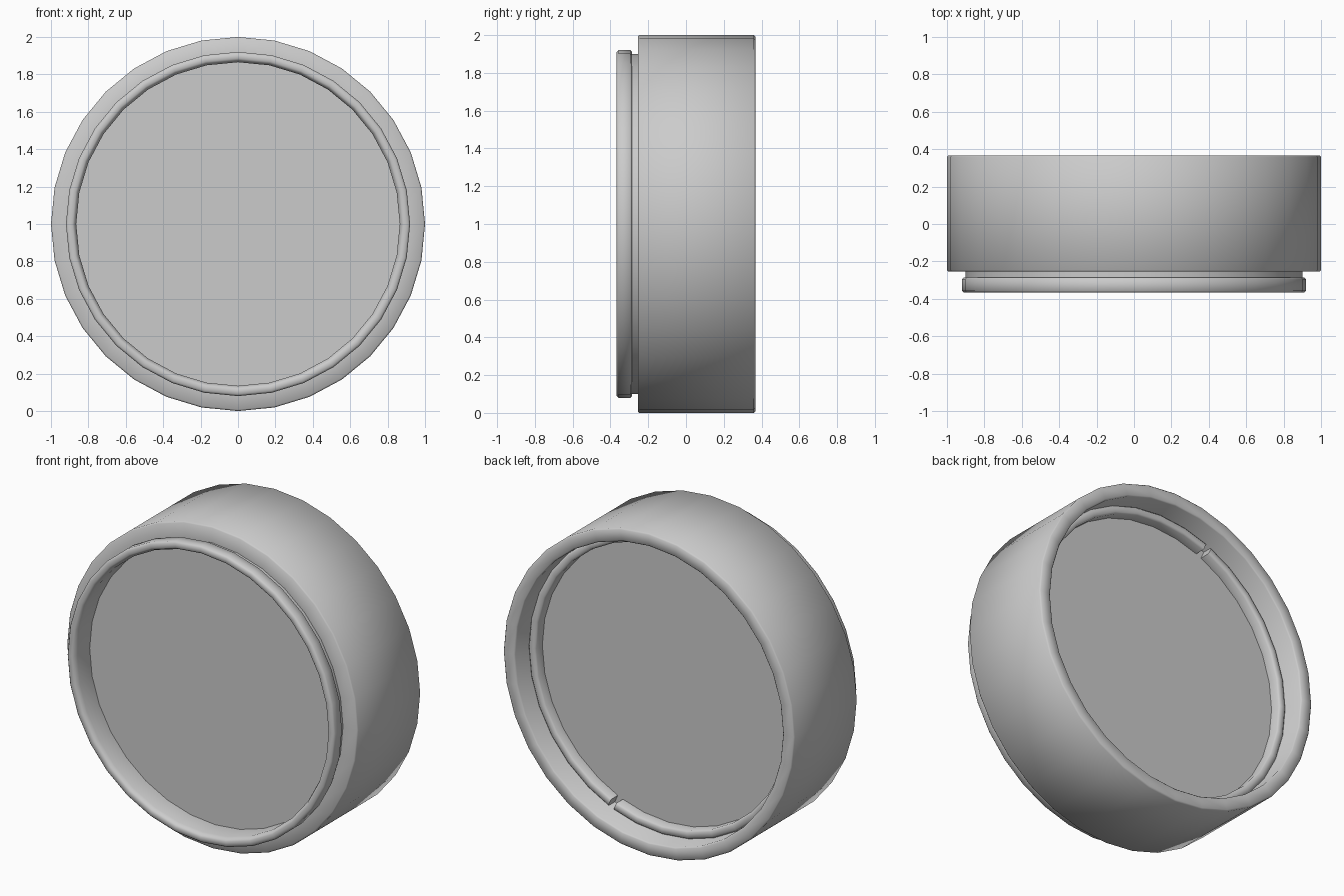
import bpy, bmesh, math

if "Cube" in bpy.data.objects:
    bpy.data.objects.remove(bpy.data.objects["Cube"])

SIDES = 32
STEP = 2 * math.pi / SIDES
FULL = [i * STEP for i in range(SIDES)]


def lathe(name, profile, angles, closed_turn=True, closed_profile=True):
    """Sweep (radius, y) points around the y axis at height z = 1."""
    bm = bmesh.new()
    rings = [[bm.verts.new((r * math.cos(a), y, 1 + r * math.sin(a)))
              for r, y in profile] for a in angles]
    count, n = len(rings), len(profile)
    for i in range(count if closed_turn else count - 1):
        a, b = rings[i], rings[(i + 1) % count]
        for j in range(n if closed_profile else n - 1):
            k = (j + 1) % n
            bm.faces.new((a[j], a[k], b[k], b[j]))
    # cap open arc ends, or the flat faces of a disc
    if not closed_turn:
        bm.faces.new(rings[0])
        bm.faces.new(rings[-1])
    if not closed_profile:
        bm.faces.new([r[0] for r in rings])
        bm.faces.new([r[-1] for r in rings])
    bmesh.ops.recalc_face_normals(bm, faces=bm.faces)
    mesh = bpy.data.meshes.new(name)
    bm.to_mesh(mesh)
    bm.free()
    obj = bpy.data.objects.new(name, mesh)
    bpy.context.collection.objects.link(obj)
    bpy.ops.object.select_all(action='DESELECT')
    obj.select_set(True)
    bpy.context.view_layer.objects.active = obj
    bpy.ops.object.shade_smooth_by_angle(angle=math.radians(50))
    return obj


# Housing: front lip, groove, wide barrel, open rear collar, inner seat
lathe("housing", [
    (0.875, -0.36), (0.885, -0.367), (0.91, -0.367), (0.92, -0.357),
    (0.92, -0.295), (0.91, -0.285), (0.90, -0.285), (0.90, -0.255),
    (0.992, -0.255), (1.0, -0.247), (1.0, 0.359), (0.992, 0.367),
    (0.928, 0.367), (0.92, 0.359), (0.92, -0.22), (0.865, -0.22),
    (0.865, -0.34)], FULL)

# Glass disc
lathe("glass", [(0.918, -0.219), (0.918, 0.17)], FULL, closed_profile=False)

# Retaining ring: two half rings with a slot between them
ring = [(0.868, 0.165), (0.868, 0.228), (0.878, 0.238), (0.908, 0.238),
        (0.919, 0.228), (0.919, 0.165)]
HALF_SLOT = 0.022
for half, first in (("a", -6), ("b", 10)):
    arc = [first * STEP + HALF_SLOT]
    arc += [(first + i) * STEP for i in range(1, SIDES // 2)]
    arc += [(first + SIDES // 2) * STEP - HALF_SLOT]
    lathe("retaining_ring_" + half, ring, arc, closed_turn=False)
